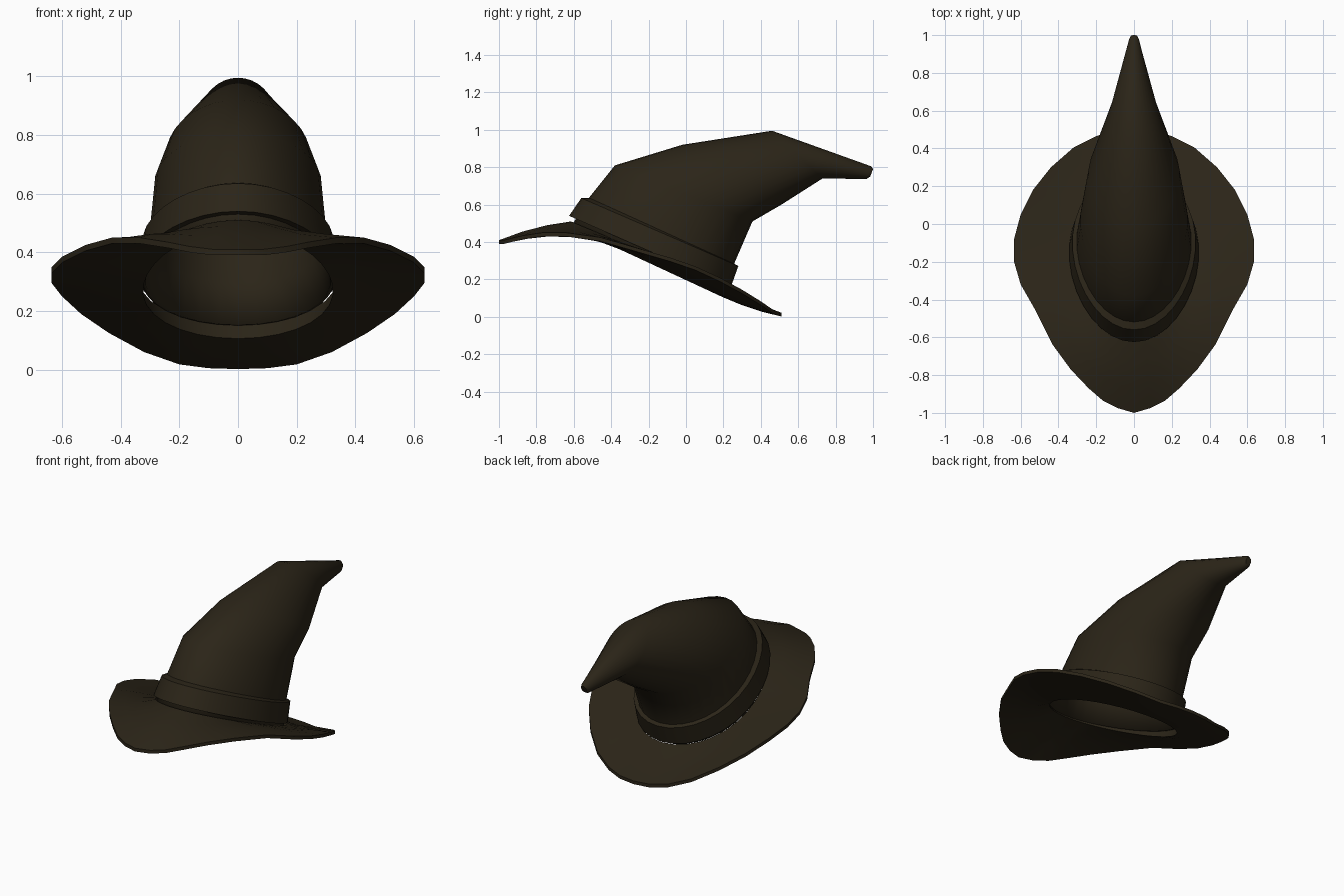
import bpy, bmesh, math
from mathutils import Vector

if "Cube" in bpy.data.objects:
    bpy.data.objects.remove(bpy.data.objects["Cube"])

HALF = 16            # segments per half ring
N = HALF * 2

mat = bpy.data.materials.new("dark_brown_felt")
mat.diffuse_color = (0.024, 0.018, 0.009, 1)
mat.use_nodes = True
mat.node_tree.nodes["Principled BSDF"].inputs["Base Color"].default_value = mat.diffuse_color


def ring(front, back, half_width, egg=0.1):
    """Tilted egg-shaped ring from its front and back (y, z) points."""
    pts = []
    for i in range(N):
        t = math.pi * i / HALF
        c = math.cos(t)
        y = (front[0] + back[0]) / 2 + (front[0] - back[0]) / 2 * c
        z = (front[1] + back[1]) / 2 + (front[1] - back[1]) / 2 * c
        pts.append(Vector((half_width * math.sin(t) * (1 - egg * c), y, z)))
    return pts


def loft(name, rings, closed=False, cap=False, thickness=0):
    bm = bmesh.new()
    loops = [[bm.verts.new(p) for p in r] for r in rings]
    pairs = list(zip(loops, loops[1:]))
    if closed:
        pairs.append((loops[-1], loops[0]))
    for a, b in pairs:
        for i in range(N):
            j = (i + 1) % N
            bm.faces.new((a[i], a[j], b[j], b[i]))
    if cap:
        bm.faces.new(loops[-1])
    bmesh.ops.recalc_face_normals(bm, faces=bm.faces)
    me = bpy.data.meshes.new(name)
    bm.to_mesh(me)
    bm.free()
    me.materials.append(mat)
    ob = bpy.data.objects.new(name, me)
    bpy.context.collection.objects.link(ob)
    if thickness:
        mod = ob.modifiers.new("felt", 'SOLIDIFY')
        mod.thickness = thickness
        mod.offset = -1
    bpy.ops.object.select_all(action='DESELECT')
    ob.select_set(True)
    bpy.context.view_layer.objects.active = ob
    bpy.ops.object.shade_smooth_by_angle(angle=math.radians(40))
    return ob


# Crown: bent cone with a drooping tip
loft("crown", [
    ring((-0.61, 0.49), (0.22, 0.15), 0.325),
    ring((-0.52, 0.635), (0.26, 0.29), 0.302),
    ring((-0.38, 0.81), (0.355, 0.51), 0.282),
    ring((-0.02, 0.92), (0.51, 0.60), 0.24, 0.08),
    ring((0.46, 0.995), (0.73, 0.74), 0.125, 0),
    ring((0.99, 0.805), (0.965, 0.737), 0.026, 0),
    ring((1.0, 0.79), (0.985, 0.75), 0.018, 0),
], cap=True, thickness=0.012)

# Hat band
loft("band", [
    ring((-0.625, 0.54), (0.24, 0.16), 0.342),
    ring((-0.56, 0.635), (0.28, 0.272), 0.325),
    ring((-0.51, 0.637), (0.25, 0.288), 0.298),
    ring((-0.585, 0.53), (0.215, 0.17), 0.318),
], closed=True)

# Brim outline, front tip to back, right half
half = [(0, -1, .40), (.085, -.975, .40), (.165, -.935, .41), (.24, -.87, .425),
        (.335, -.77, .44), (.43, -.64, .44), (.52, -.46, .415), (.60, -.32, .375),
        (.635, -.20, .34), (.635, -.08, .305), (.60, .05, .26), (.535, .18, .20),
        (.44, .30, .135), (.32, .405, .07), (.20, .465, .028), (.10, .50, .015),
        (0, .51, .012)]
rim = [Vector(p) for p in half] + [Vector((-x, y, z)) for x, y, z in half[-2:0:-1]]


def blend(inner, f, lift, bow):
    """Ring between the head opening and the rim, bowed front up / back down."""
    out = []
    for i, (a, b) in enumerate(zip(inner, rim)):
        p = a.lerp(b, f)
        p.z += lift + bow * 4 * f * (1 - f) * (math.cos(math.pi * i / HALF) * 0.5 + 0.1)
        out.append(p)
    return out


# Brim: curved plate, upper side outwards then underside inwards
top_in = ring((-0.615, 0.51), (0.235, 0.155), 0.335, 0.12)
low_in = ring((-0.60, 0.475), (0.195, 0.106), 0.322, 0.12)
steps = (0, 0.33, 0.67, 1)
loft("brim",
     [blend(top_in, f, 0.010 * f, 0.025) for f in steps] +
     [blend(low_in, f, -0.010 * f, 0.025) for f in reversed(steps)],
     closed=True)
